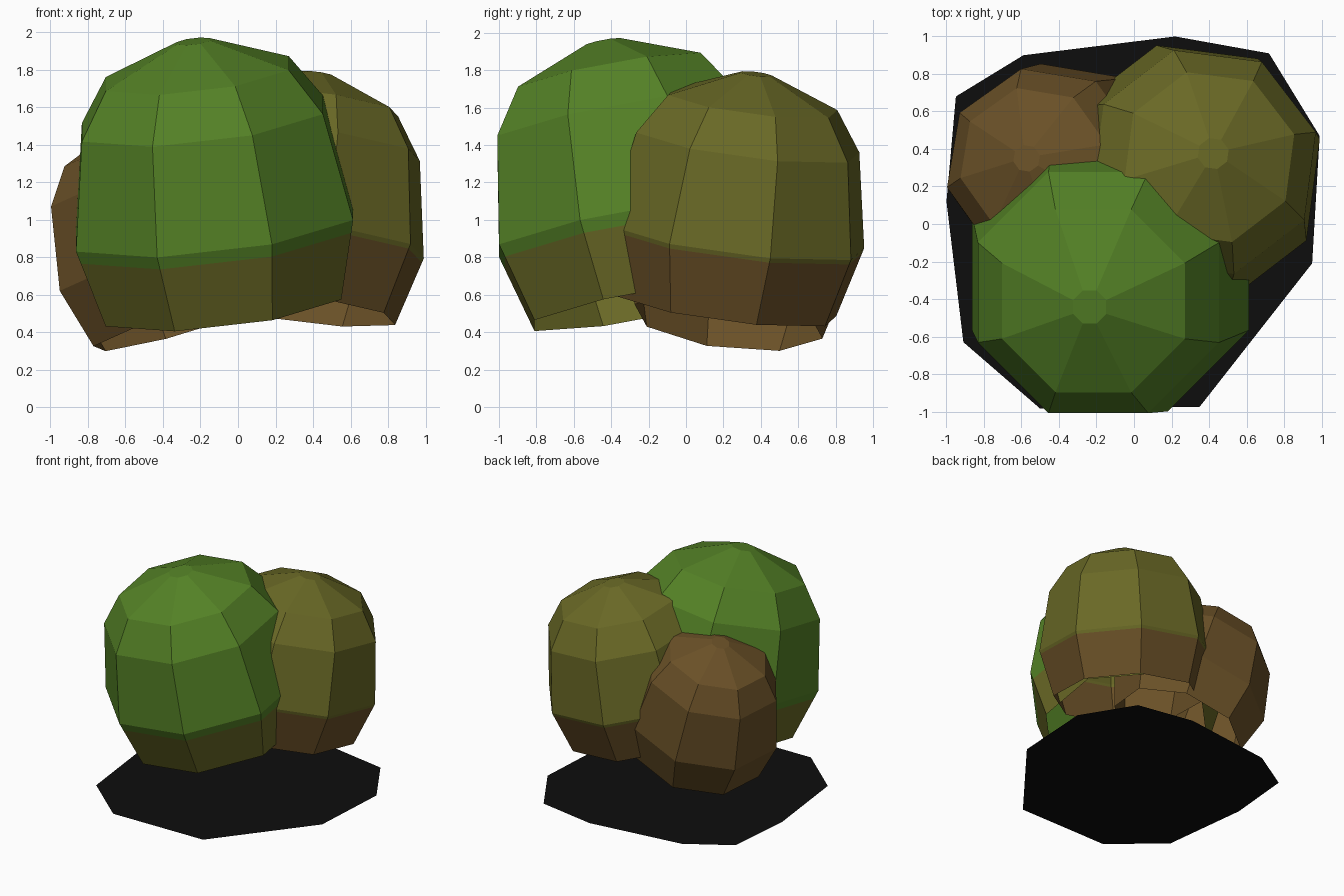
import bpy, bmesh, math

if "Cube" in bpy.data.objects:
    bpy.data.objects.remove(bpy.data.objects["Cube"])


def material(name, rgb):
    m = bpy.data.materials.new(name)
    m.diffuse_color = (*rgb, 1)
    m.use_nodes = True
    m.node_tree.nodes["Principled BSDF"].inputs["Base Color"].default_value = m.diffuse_color
    return m


green = material("leaf green", (0.088, 0.22, 0.019))
olive = material("olive", (0.142, 0.14, 0.019))
brown = material("autumn brown", (0.142, 0.08, 0.02))
black = material("shadow black", (0.004, 0.004, 0.004))

# Crown profile for a unit-radius clump: (radius, height along axis)
PROFILE = [(0.85, -0.525), (1.0, 0.0), (0.87, 0.71), (0.66, 1.01), (0.12, 1.225)]


def finish(name, bm, mats):
    me = bpy.data.meshes.new(name)
    bm.to_mesh(me)
    bm.free()
    for m in mats:
        me.materials.append(m)
    ob = bpy.data.objects.new(name, me)
    bpy.context.collection.objects.link(ob)
    return ob


def clump(name, centre, size, slope, yaw, mats, band=0.0):
    """Leaning eight-sided crown, open underneath; the hem below `band` takes the second colour."""
    profile = list(PROFILE)
    if len(mats) > 1:
        f = band / PROFILE[0][1]
        profile.insert(1, (1 - 0.15 * f, band))
    bm = bmesh.new()
    cx, cy, cz = centre
    sx, sy = slope
    rings = []
    for r, t in profile:
        r, t = r * size, t * size
        ring = []
        for i in range(8):
            a = math.radians(yaw + 45 * i)
            x, y = r * math.cos(a), r * math.sin(a)
            ring.append(bm.verts.new((cx + x - sx * t, cy + y - sy * t,
                                      cz + t + sx * x + sy * y)))
        rings.append(ring)
    for k in range(len(rings) - 1):
        lo, hi = rings[k], rings[k + 1]
        for i in range(8):
            j = (i + 1) % 8
            face = bm.faces.new((lo[i], lo[j], hi[j], hi[i]))
            face.material_index = 1 if len(mats) > 1 and k == 0 else 0
    bm.faces.new(rings[-1])
    return finish(name, bm, mats)


# Three overlapping leaf clumps
clump("large_front_clump", (-0.125, -0.26, 0.972), 0.80, (0.114, 0.186), 22.5,
      [green, olive], -0.085)
clump("middle_back_clump", (0.305, 0.267, 0.91), 0.71, (-0.135, -0.125), 15,
      [olive, brown], -0.035)
clump("small_side_clump", (-0.36, 0.264, 0.775), 0.606, (0.287, -0.116), 13,
      [brown])

# Flat dark patch on the ground
outline = [(-0.95, 0.68), (-1.0, 0.12), (-0.91, -0.63), (-0.5, -0.985), (0.35, -0.975),
           (0.95, -0.21), (0.99, 0.47), (0.72, 0.91), (0.22, 1.0), (-0.59, 0.9)]
bm = bmesh.new()
bm.faces.new([bm.verts.new((x, y, 0)) for x, y in outline])
finish("ground_patch", bm, [black])
